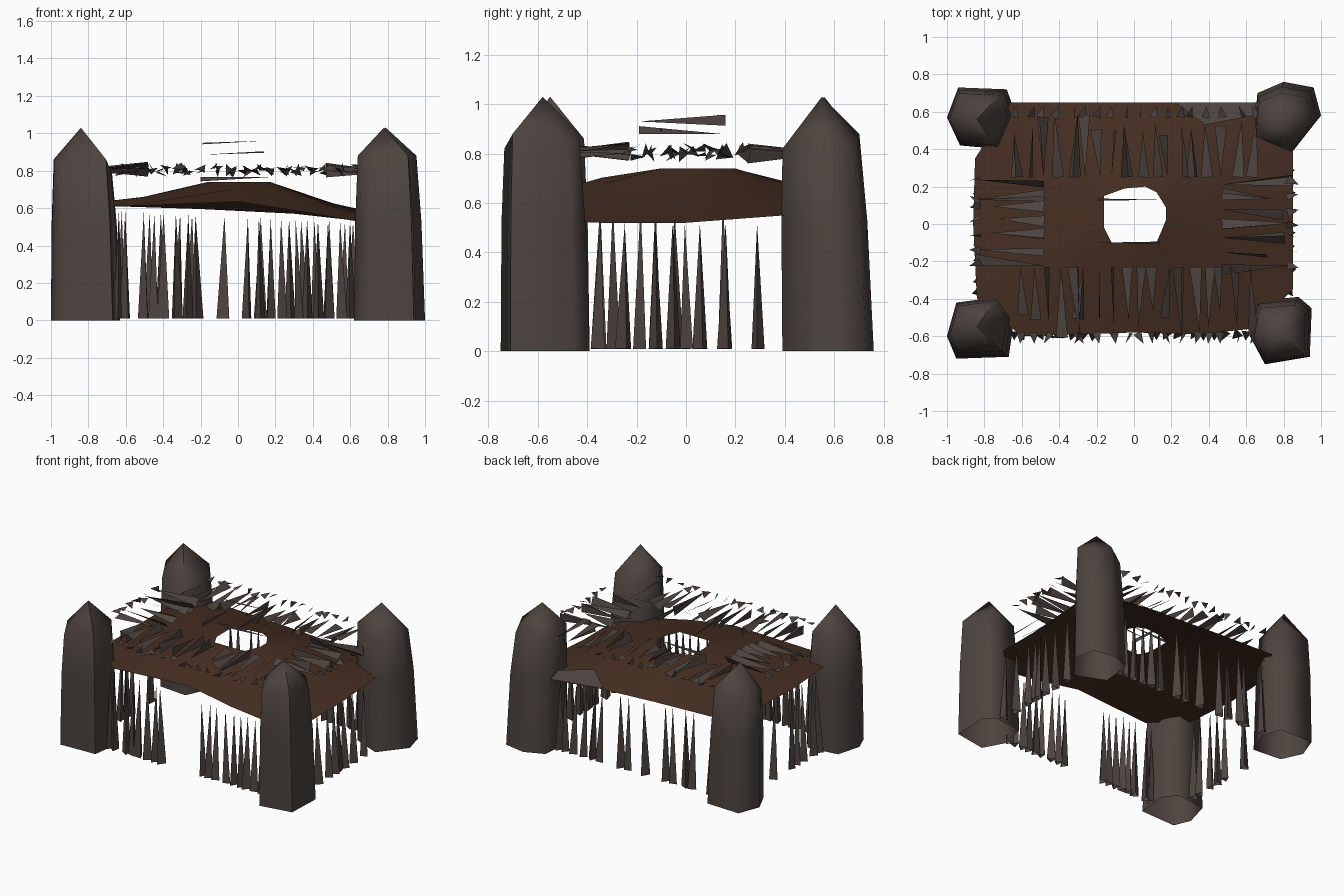
import bpy
import bmesh
import math
import random
from mathutils import Vector

random.seed(7)

if "Cube" in bpy.data.objects:
    bpy.data.objects.remove(bpy.data.objects["Cube"], do_unlink=True)


def make_material(name, colour):
    mat = bpy.data.materials.new(name)
    mat.use_nodes = True
    mat.diffuse_color = colour
    mat.node_tree.nodes["Principled BSDF"].inputs["Base Color"].default_value = colour
    return mat


grey_wood = make_material("grey wood", (0.075, 0.058, 0.05, 1))
brown_hide = make_material("brown hide", (0.062, 0.028, 0.016, 1))


def finish(bm, name, mat, smooth_angle=None):
    """Turn a bmesh into a named object with one material."""
    mesh = bpy.data.meshes.new(name)
    bm.to_mesh(mesh)
    bm.free()
    mesh.materials.append(mat)
    obj = bpy.data.objects.new(name, mesh)
    bpy.context.collection.objects.link(obj)
    if smooth_angle:
        bpy.ops.object.select_all(action='DESELECT')
        obj.select_set(True)
        bpy.context.view_layer.objects.active = obj
        bpy.ops.object.shade_smooth_by_angle(angle=math.radians(smooth_angle))


def bridge(bm, lower, upper):
    """Join two closed loops of equal length with quads."""
    count = len(lower)
    for i in range(count):
        j = (i + 1) % count
        bm.faces.new((lower[i], lower[j], upper[j], upper[i]))


def add_spike(bm, base, tip, radius, turn, sides=3):
    """Pointed splinter, open at its wide end, with one to three of its sides built."""
    base, tip = Vector(base), Vector(tip)
    axis = (tip - base).normalized()
    side = axis.orthogonal().normalized()
    other = axis.cross(side)
    ring = []
    for k in range(3):
        a = turn + k * math.tau / 3
        ring.append(base + radius * (side * math.cos(a) + other * math.sin(a)))
    for k in range(sides):
        bm.faces.new([bm.verts.new(p) for p in (ring[k], ring[(k + 1) % 3], tip)])


# Corner pillars: hollow, tapering, uneven hexagons with pointed tops
def build_pillar(name, corners, apex, shoulder):
    bm = bmesh.new()
    foot = sum((Vector(c) for c in corners), Vector((0, 0))) / len(corners)
    loops = []
    for height, scale, shift in ((0, 1, 0), (shoulder * .6, .94, .5), (shoulder, .84, 1)):
        centre = foot.lerp(Vector(apex), shift * 0.6)
        loop = []
        for i, corner in enumerate(corners):
            p = centre + (Vector(corner) - foot) * scale
            dip = 0.06 * (i % 2) if height == shoulder else 0
            loop.append(bm.verts.new((p.x, p.y, height - dip)))
        loops.append(loop)
    bridge(bm, loops[0], loops[1])
    bridge(bm, loops[1], loops[2])
    top = bm.verts.new((*apex, 1.03))
    for i, vert in enumerate(loops[2]):
        bm.faces.new((vert, loops[2][(i + 1) % len(corners)], top))
    finish(bm, name, grey_wood, 75)


build_pillar("pillar_back_right",
             [(-1, .57), (-.93, .42), (-.71, .4), (-.63, .58), (-.68, .72), (-.94, .73)],
             (-.84, .56), .86)
build_pillar("pillar_front_right",
             [(-1, -.6), (-.95, -.72), (-.67, -.71), (-.64, -.5), (-.72, -.39), (-.95, -.42)],
             (-.84, -.55), .86)
build_pillar("pillar_front_left",
             [(.62, -.6), (.7, -.75), (.94, -.71), (.95, -.45), (.88, -.39), (.66, -.41)],
             (.78, -.58), .88)
build_pillar("pillar_back_left",
             [(.64, .48), (.85, .39), (1, .58), (.96, .73), (.8, .76), (.66, .7)],
             (.79, .55), .88)

# Sagging hide canopy with a smoke hole in the middle
rim = [(.85, 0, .52), (.85, .4, .55), (.66, .65, .53), (.3, .65, .57), (-.2, .65, .595),
       (-.66, .65, .61), (-.85, .35, .62), (-.86, 0, .61), (-.84, -.4, .62),
       (-.6, -.6, .61), (0, -.58, .635), (.35, -.59, .58), (.63, -.56, .53), (.85, -.35, .52)]
hole = [(.17, .02), (.17, .09), (.12, .17), (.06, .2), (-.05, .19), (-.16, .15), (-.16, .09),
        (-.16, .03), (-.16, -.02), (-.12, -.1), (-.04, -.1), (.05, -.1), (.12, -.1), (.15, -.03)]
bm = bmesh.new()
outer = [bm.verts.new(p) for p in rim]
inner = [bm.verts.new((x, y, .74)) for x, y in hole]
middle = []
for a, b in zip(inner, outer):
    p = a.co.lerp(b.co, 0.5)
    p.z += 0.015 if abs(p.x) < 0.3 else -0.02
    middle.append(bm.verts.new(p))
bridge(bm, outer, middle)
bridge(bm, middle, inner)
finish(bm, "hide_canopy", brown_hide, 30)

# Bare patch on the back edge of the canopy
bm = bmesh.new()
patch = [(.22, .65, .585), (.38, .53, .635), (.64, .58, .58), (.65, .65, .54)]
bm.faces.new([bm.verts.new(p) for p in patch])
finish(bm, "canopy_patch", grey_wood)


# Upright wall stakes, wide at the ground and pointed under the canopy
def build_stakes(name, spots):
    bm = bmesh.new()
    for x, y in spots:
        lean = random.uniform(-0.01, 0.01)
        tip = (x * 0.99 + lean, y * 0.98 + lean, 0.6 - 0.045 * (x + 1))
        add_spike(bm, (x, y, 0.01), tip, random.uniform(0.03, 0.04), random.uniform(0, 6))
    finish(bm, name, grey_wood)


front_xs = (-.64, -.6, -.5, -.45, -.4, -.33, -.27, -.22,
            .12, .17, .23, .32, .37, .43, .48, .55, .6)
back_xs = (-.62, -.47, -.42, -.32, -.25, -.08, .05, .12, .28, .35, .42, .5, .57, .62)
left_ys = (-.36, -.25, -.12, -.05, 0, .06, .16, .29)
right_ys = (-.36, -.3, -.19, -.12, -.04, .16)
build_stakes("front_stakes", [(x, -.59) for x in front_xs])
build_stakes("back_stakes", [(x, .6) for x in back_xs])
build_stakes("left_stakes", [(.83, y) for y in left_ys])
build_stakes("right_stakes", [(-.83, y) for y in right_ys])


# Floating rows of level split blades above the canopy, with loose chips at the outer ends
def build_splinters(name, count, half_span, near, far, along_x, sign):
    bm = bmesh.new()
    for i in range(count):
        t = half_span * (2 * i / (count - 1) - 1) + random.uniform(-.015, .015)
        drift = random.uniform(-.03, .03)
        reach = near + (far - near) * random.uniform(.6, 1)
        blade = [(t, near * sign), (t + drift, reach * sign)]
        chip = [(t + drift, (far - .04) * sign), (t, (far + .02) * sign)]
        if random.random() < 0.4:
            blade.reverse()
        for ends, radius, sides in ((blade, .038, random.choice((1, 2))), (chip, .03, 1)):
            if not along_x:
                ends = [(b, a) for a, b in ends]
            z = 0.805 + random.uniform(-.01, .01)
            add_spike(bm, (*ends[0], z), (*ends[1], z), radius, random.uniform(0, 6), sides)
    finish(bm, name, grey_wood)


build_splinters("front_splinters", 18, .62, .23, .62, True, -1)
build_splinters("back_splinters", 18, .62, .25, .61, True, 1)
build_splinters("left_splinters", 7, .22, .47, .86, False, 1)
build_splinters("right_splinters", 7, .22, .48, .86, False, -1)

# Thin blades framing the space above the smoke hole
blades = [((.12, .16, .935), (.12, -.19, .93), (0, 0, .022)),
          ((-.16, -.19, .895), (-.16, .14, .88), (0, 0, .016)),
          ((-.19, .13, .945), (.14, .13, .96), (0, .006, .004)),
          ((.14, -.1, .9), (-.2, -.1, .885), (0, .006, .004)),
          ((-.2, .13, .755), (.16, .13, .765), (0, 0, .012))]
bm = bmesh.new()
for wide, tip, half in blades:
    wide, half = Vector(wide), Vector(half)
    bm.faces.new([bm.verts.new(p) for p in (wide + half, wide - half, Vector(tip))])
finish(bm, "smoke_hole_blades", grey_wood)
